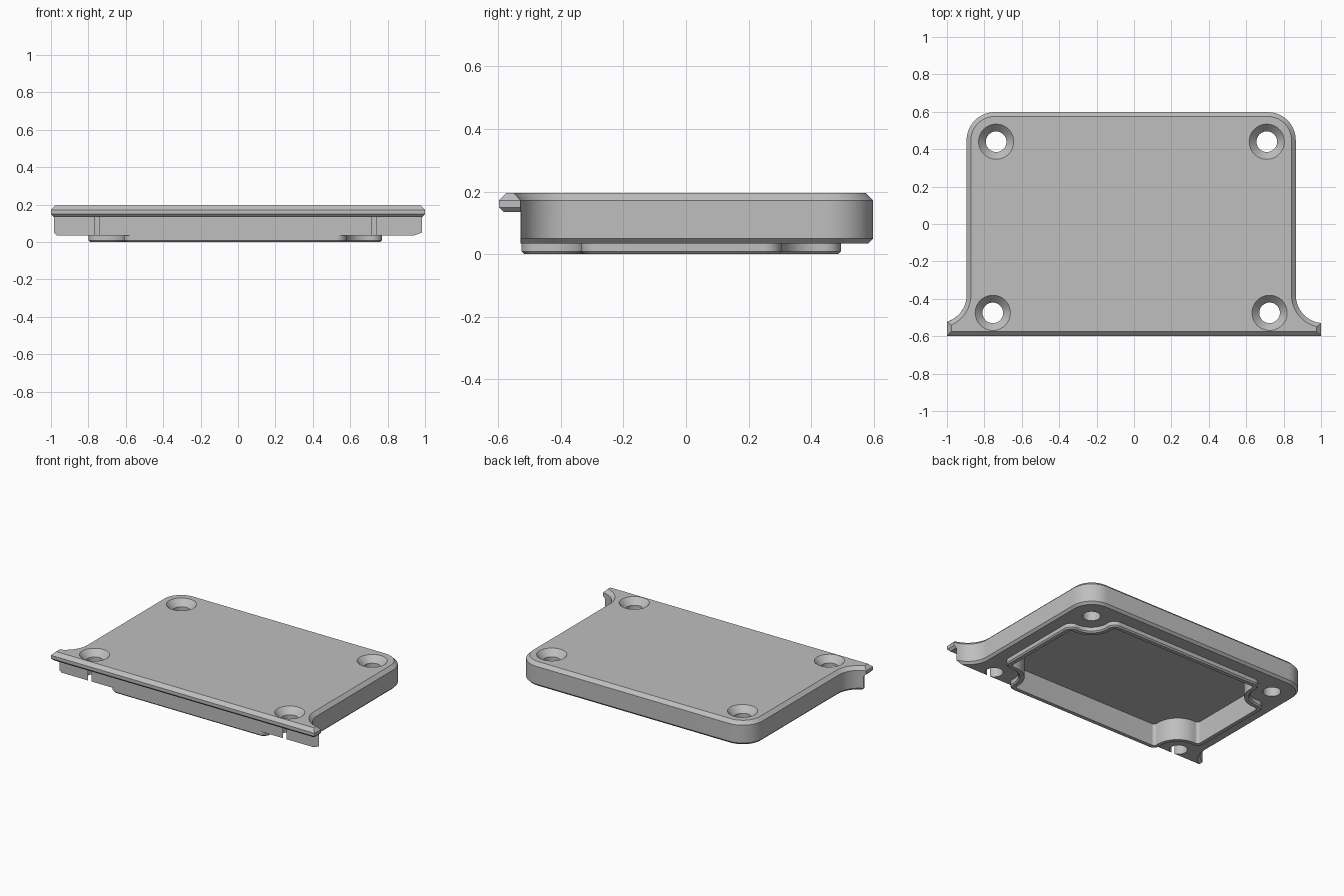
import bpy
import bmesh
from math import asin, cos, sin, pi, sqrt, radians

cube = bpy.data.objects.get("Cube")
if cube:
    bpy.data.objects.remove(cube, do_unlink=True)

grey = bpy.data.materials.new("plain grey")
grey.use_nodes = True
COLOUR = (0.52, 0.52, 0.52, 1)
grey.diffuse_color = COLOUR
grey.node_tree.nodes["Principled BSDF"].inputs["Base Color"].default_value = COLOUR

SEG = 14
LEFT, RIGHT, BACK = 0.865, -0.895, 0.598


def arc(cx, cy, r, a0, a1):
    return [(cx + r * cos(a0 + (a1 - a0) * i / SEG),
             cy + r * sin(a0 + (a1 - a0) * i / SEG)) for i in range(SEG + 1)]


def loft(name, rings):
    """Closed solid through rings of equal point count: [(z, points), ...]."""
    bm = bmesh.new()
    loops = [[bm.verts.new((x, y, z)) for x, y in pts] for z, pts in rings]
    n = len(loops[0])
    for low, high in zip(loops, loops[1:]):
        for i in range(n):
            j = (i + 1) % n
            bm.faces.new((low[i], low[j], high[j], high[i]))
    bm.faces.new(loops[0])
    bm.faces.new(loops[-1])
    bmesh.ops.recalc_face_normals(bm, faces=bm.faces)
    mesh = bpy.data.meshes.new(name)
    bm.to_mesh(mesh)
    bm.free()
    mesh.materials.append(grey)
    obj = bpy.data.objects.new(name, mesh)
    bpy.context.collection.objects.link(obj)
    return obj


def combine(target, tool, operation):
    tool.hide_render = True
    mod = target.modifiers.new("combine", "BOOLEAN")
    mod.operation = operation
    mod.solver = "EXACT"
    mod.object = tool
    bpy.context.view_layer.objects.active = target
    bpy.ops.object.modifier_apply(modifier=mod.name)
    bpy.data.objects.remove(tool, do_unlink=True)


def half_outline(side, tip, front, inset):
    """One side of the cover, from the front tip up the flare to the back."""
    s = 1 if side > 0 else -1
    flare_r, corner_r = 0.15 + inset, 0.15 - inset
    centre_x = abs(side) + 0.15
    dx = centre_x - tip
    dy = min(sqrt(flare_r ** 2 - dx ** 2), -0.38 - front - 0.002)
    flare = arc(centre_x, -0.38, flare_r, pi + asin(dy / flare_r), pi)
    corner = arc(abs(side) - 0.15, BACK - 0.15, corner_r, 0, pi / 2)
    pts = [(flare[0][0], front)] + flare + corner
    return [(s * x, y) for x, y in pts]


def cover_outline(tip, front, inset):
    return (half_outline(LEFT, tip, front, inset)
            + half_outline(RIGHT, tip, front, inset)[::-1])


# Cover: body with a chamfered foot, then the projecting front lip and top
BODY_FRONT, LIP_FRONT = -0.5285, -0.598
cover = loft("cover", [
    (0.035, cover_outline(0.972, BODY_FRONT, 0.015)),
    (0.050, cover_outline(0.984, BODY_FRONT, 0)),
    (0.135, cover_outline(0.984, BODY_FRONT, 0)),
    (0.135, cover_outline(0.985, LIP_FRONT + 0.015, 0)),
    (0.150, cover_outline(1.0, LIP_FRONT, 0)),
    (0.172, cover_outline(1.0, LIP_FRONT, 0)),
    (0.195, cover_outline(0.977, LIP_FRONT + 0.023, 0.023)),
])


def rim_outline(t):
    """Rounded rectangle with a scooped notch at each corner, inset by t."""
    cx, cy = -0.015, -0.015
    hx, hy, notch = 0.785 - t, 0.51 - t, 0.19
    r_out, r_in = 0.055 - t, 0.12 + t
    quarter = (arc(hx - r_out, hy - notch - r_out, r_out, 0, pi / 2)
               + arc(hx - notch + r_in, hy - notch + r_in, r_in, 1.5 * pi, pi)
               + arc(hx - notch - r_out, hy - r_out, r_out, 0, pi / 2))
    mirrored = [(-x, y) for x, y in quarter[::-1]]
    upper = quarter + mirrored
    return [(cx + x, cy + y) for x, y in upper + [(-x, -y) for x, y in upper]]


# Locating rim under the cover, then the hollow inside it
rim = loft("rim", [(0, rim_outline(0.009)), (0.009, rim_outline(0)),
                   (0.06, rim_outline(0))])
combine(cover, rim, "UNION")
hollow = loft("hollow", [(-0.05, rim_outline(0.035)), (0.152, rim_outline(0.035))])
combine(cover, hollow, "DIFFERENCE")


# Countersunk screw holes; the front pair slit the front wall
def circle(x, y, r):
    n = 48
    return [(x + r * cos(2 * pi * i / n), y + r * sin(2 * pi * i / n))
            for i in range(n)]


for x, y in ((-0.737, 0.44), (0.71, 0.44), (-0.755, -0.475), (0.725, -0.475)):
    hole = loft("screw_hole", [(z, circle(x, y, r)) for z, r in
                               ((-0.05, 0.055), (0.153, 0.055),
                                (0.195, 0.094), (0.25, 0.094))])
    combine(cover, hole, "DIFFERENCE")

# Smooth the curved walls, keep the edges crisp
bpy.ops.object.select_all(action="DESELECT")
cover.select_set(True)
bpy.context.view_layer.objects.active = cover
bpy.ops.object.shade_smooth_by_angle(angle=radians(25))
